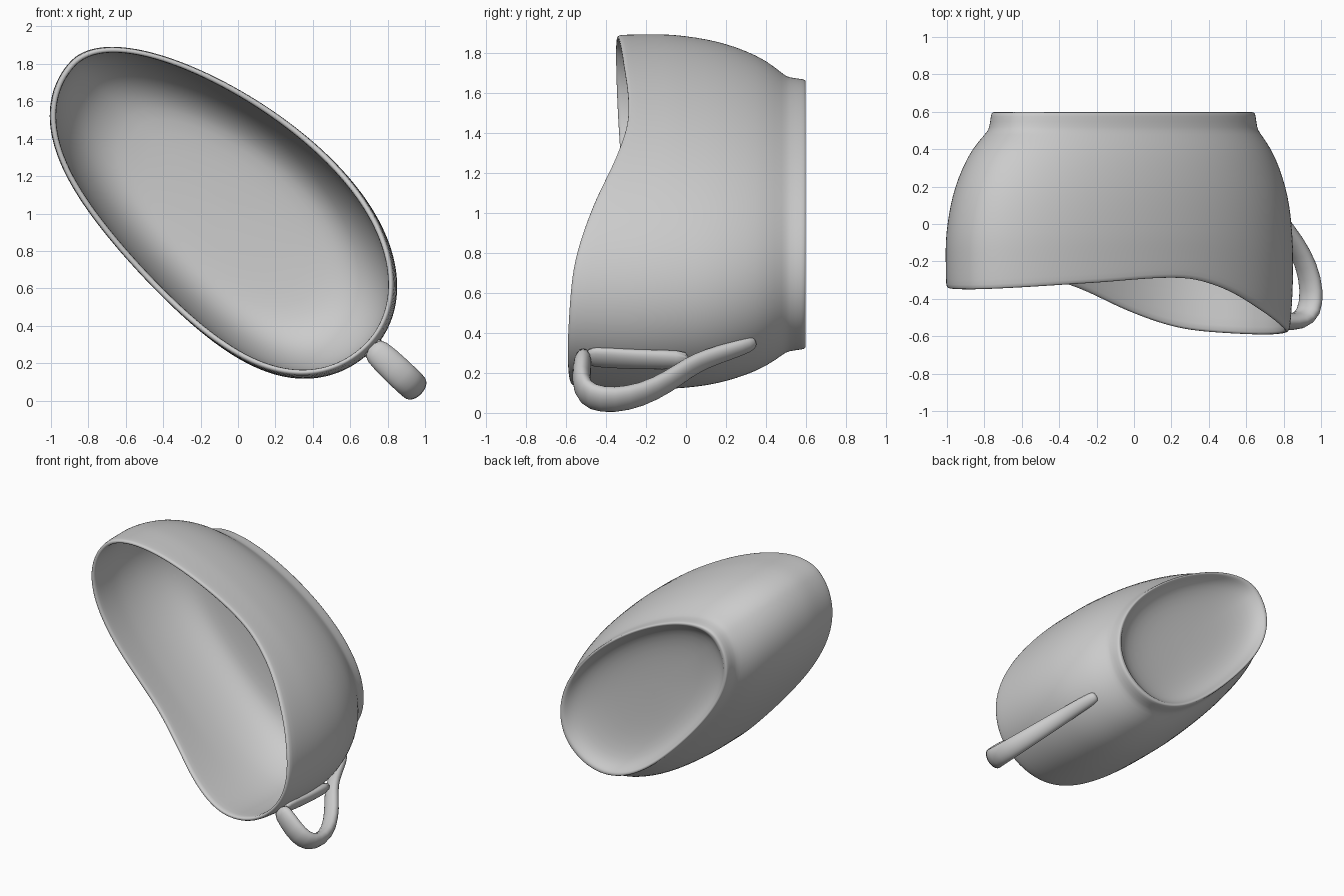
import bpy, bmesh, math
from mathutils import Vector

if "Cube" in bpy.data.objects:
    bpy.data.objects.remove(bpy.data.objects["Cube"])

# Tilted frame: u is the long axis toward the handle, v the short axis, y the bowl axis
CX, CZ = -0.085, 1.045
UX, UZ = 0.726, -0.688
A = 1.118


def place(u, v, y):
    return Vector((CX + UX * u - UZ * v, y, CZ + UZ * u + UX * v))


def spline(table, x):
    """Smooth (Catmull-Rom style) lookup in a table of (x, y) pairs."""
    x = max(table[0][0], min(table[-1][0], x))
    n = len(table)
    slope = []
    for i in range(n):
        (xa, ya), (xb, yb) = table[max(i - 1, 0)], table[min(i + 1, n - 1)]
        slope.append((yb - ya) / (xb - xa))
    for i in range(n - 1):
        (x0, y0), (x1, y1) = table[i], table[i + 1]
        if x <= x1:
            h = x1 - x0
            t = (x - x0) / h
            return (y0 * (2 * t**3 - 3 * t**2 + 1) + y1 * (3 * t**2 - 2 * t**3)
                    + h * slope[i] * (t**3 - 2 * t**2 + t) + h * slope[i + 1] * (t**3 - t**2))


# Wavy rim: height along the bowl axis by position on the long axis
RIM = [(-1.12, -0.35), (-0.6, -0.315), (-0.05, -0.288), (0.25, -0.345),
       (0.6, -0.47), (0.88, -0.557), (1.12, -0.592)]


def side_scale(y):
    return 1.0 - (0.14 * (y + 0.2) ** 2 if y < -0.2 else 0)


def section_point(th, s, d, y):
    """Point on the egg-shaped outline, scaled by s and inset by d."""
    c, sn = math.cos(th), math.sin(th)
    if sn > 0:
        v = (0.572 + 0.11 * c + 0.02 * c * c) * sn
    else:
        v = (0.572 + 0.054 * c + 0.145 * c * c) * sn
    shift = 0.03 * max(0, min(1, (1 - s) / 0.23)) if y > 0 else 0
    return place(A * c * (s - d / A) + shift, v * (s - d / 0.58), y)


def make_object(name, bm):
    bmesh.ops.recalc_face_normals(bm, faces=bm.faces[:])
    for f in bm.faces:
        f.smooth = True
    me = bpy.data.meshes.new(name)
    bm.to_mesh(me)
    bm.free()
    ob = bpy.data.objects.new(name, me)
    bpy.context.collection.objects.link(ob)
    sub = ob.modifiers.new("smooth", 'SUBSURF')
    sub.levels = sub.render_levels = 1
    return ob


def skin(bm, rings):
    for a, b in zip(rings, rings[1:]):
        n = len(a)
        for i in range(n):
            bm.faces.new((a[i], a[(i + 1) % n], b[(i + 1) % n], b[i]))


# Bowl: rows of (kind, height, scale, inset), from recessed foot, up outside, down inside
fixed_out = [(0.475, 0.12), (0.48, 0.35), (0.495, 0.52), (0.525, 0.64), (0.56, 0.695),
             (0.59, 0.722), (0.598, 0.735), (0.598, 0.755), (0.585, 0.761), (0.51, 0.77),
             (0.49, 0.785), (0.40, 0.862), (0.30, 0.912), (0.20, 0.950), (0.10, 0.975),
             (0.0, 0.990)]
fixed_in = [(0.0, 0.988), (0.10, 0.965), (0.20, 0.920), (0.28, 0.865), (0.34, 0.80),
            (0.385, 0.72), (0.415, 0.62), (0.43, 0.4), (0.435, 0.12)]
rows = [('fix', y, s, 0) for y, s in fixed_out]
rows += [('lerp', t, 0, 0) for t in (0.25, 0.5, 0.75, 0.96)]
rows += [('lerp', 1.0, 0, 0.006), ('lerp', 1.0, 0, 0.026)]
rows += [('lerp', t, 0, 0.034) for t in (0.96, 0.75, 0.5, 0.25)]
rows += [('fix', y, s, 0.034) for y, s in fixed_in]

bm = bmesh.new()
N = 80
rings = []
for kind, a, s, d in rows:
    ring = []
    for i in range(N):
        th = 2 * math.pi * i / N
        if kind == 'fix':
            p = section_point(th, s, d, a)
        else:
            y = a * spline(RIM, A * math.cos(th))
            p = section_point(th, side_scale(y), d, y)
        ring.append(bm.verts.new(p))
    rings.append(ring)
skin(bm, rings)
for end in (rings[0], rings[-1]):
    mid = bm.verts.new(sum((v.co for v in end), Vector()) / N)
    for i in range(N):
        bm.faces.new((end[i], end[(i + 1) % N], mid))
make_object("bowl", bm)


# Handle strands: swept oval sections following (u, y, half width, half thickness)
def strand(name, path, sides=12):
    bm = bmesh.new()
    rings = []
    for i, (u, y, w, t) in enumerate(path):
        a, b = path[max(i - 1, 0)], path[min(i + 1, len(path) - 1)]
        tan = Vector((b[0] - a[0], b[1] - a[1])).normalized()
        ring = []
        for k in range(sides):
            ang = 2 * math.pi * k / sides
            n = t * math.cos(ang)
            ring.append(bm.verts.new(place(u - tan.y * n, w * math.sin(ang), y + tan.x * n)))
        rings.append(ring)
    skin(bm, rings)
    bm.faces.new(rings[0])
    bm.faces.new(rings[-1])
    make_object(name, bm)


strand("handle_loop", [(1.085, -0.51, .07, .045), (1.2, -0.522, .082, .048), (1.33, -0.525, .084, .05),
                       (1.41, -0.475, .082, .054), (1.43, -0.36, .078, .052), (1.39, -0.22, .073, .047),
                       (1.295, -0.09, .068, .045), (1.19, 0.01, .063, .043), (1.125, 0.1, .057, .04),
                       (1.07, 0.22, .052, .037), (1.02, 0.32, .047, .035), (1.0, 0.345, .03, .025)])
strand("handle_inner_strand", [(1.11, -0.51, .065, .03), (1.118, -0.4, .065, .034),
                               (1.13, -0.25, .062, .036), (1.132, -0.12, .06, .038),
                               (1.135, 0.03, .055, .04)])
